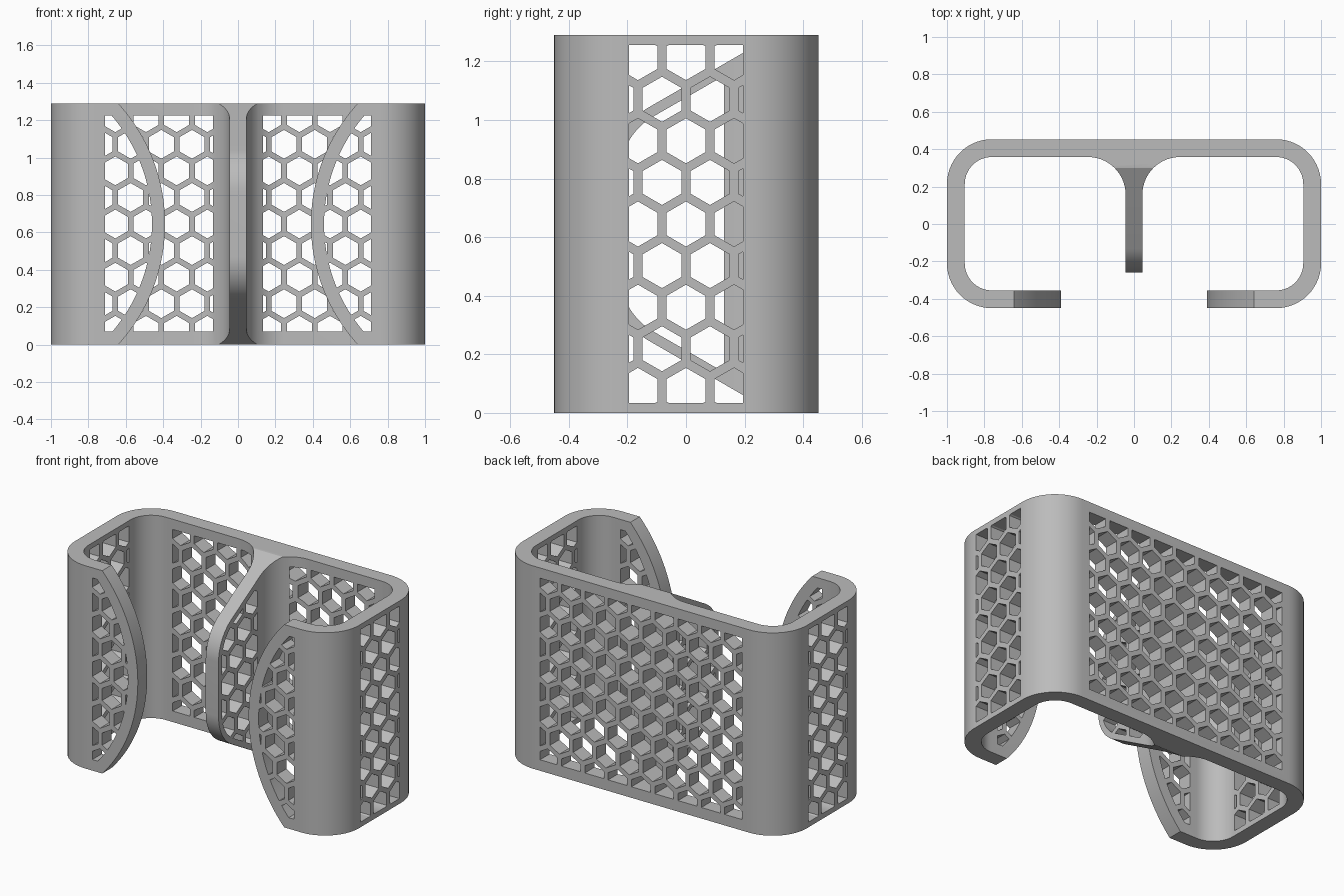
import bpy, bmesh, math
from mathutils import Vector

cube = bpy.data.objects.get("Cube")
if cube:
    bpy.data.objects.remove(cube)

H, MID = 1.29, 0.645          # height and mid height
BACK, FRONT, WALL = 0.453, -0.45, 0.095
PITCH, HEX_R = 0.164, 0.077   # honeycomb spacing and cell radius


def rounded(points, steps=14):
    """Closed outline from (u, v[, radius]) corners."""
    out, n = [], len(points)
    for i, p in enumerate(points):
        c = Vector(p[:2])
        if len(p) < 3:
            out.append(c)
            continue
        a = (Vector(points[i - 1][:2]) - c).normalized()
        b = (Vector(points[(i + 1) % n][:2]) - c).normalized()
        half, r = a.angle(b) / 2, p[2]
        centre = c + (a + b).normalized() * r / math.sin(half)
        s = c + a * r / math.tan(half) - centre
        e = c + b * r / math.tan(half) - centre
        phi = s.angle(e)
        for k in range(steps + 1):
            f = k / steps
            out.append(centre + (s * math.sin((1 - f) * phi) + e * math.sin(f * phi)) / math.sin(phi))
    return out


def area(poly):
    return sum(p.x * q.y - q.x * p.y for p, q in zip(poly, poly[1:] + poly[:1])) / 2


def clip(poly, region):
    """Part of a convex polygon inside a convex counter-clockwise region."""
    for a, b in zip(region, region[1:] + region[:1]):
        d, out = b - a, []
        side = [d.x * (p.y - a.y) - d.y * (p.x - a.x) for p in poly]
        for i, p in enumerate(poly):
            q, s, t = poly[i - 1], side[i], side[i - 1]
            if s * t < 0:
                out.append(q + (p - q) * (t / (t - s)))
            if s >= 0:
                out.append(p)
        poly = out
        if len(poly) < 3:
            return []
    return [p for i, p in enumerate(poly) if (p - poly[i - 1]).length > 1e-4]


def honeycomb(region):
    """Cells of one shared lattice, trimmed to a region."""
    region = [Vector(p) for p in region]
    if area(region) < 0:
        region.reverse()
    cells = []
    for row in range(-5, 6):
        for col in range(-6, 7):
            c = Vector(((col + row % 2 / 2) * PITCH, MID + row * PITCH * math.sqrt(3) / 2))
            cell = [c + HEX_R * Vector((math.sin(k * math.pi / 3), -math.cos(k * math.pi / 3)))
                    for k in range(6)]
            if area(cell) < 0:
                cell.reverse()
            cell = clip(cell, region)
            if len(cell) > 2 and area(cell) > 1e-4:
                cells.append(cell)
    return cells


def add_prism(bm, poly, axis, lo, hi):
    place = {"x": lambda u, v, w: (w, u, v),
             "y": lambda u, v, w: (u, w, v),
             "z": lambda u, v, w: (u, v, w)}[axis]
    low = [bm.verts.new(place(p[0], p[1], lo)) for p in poly]
    high = [bm.verts.new(place(p[0], p[1], hi)) for p in poly]
    bm.faces.new(low)
    bm.faces.new(high)
    for i in range(len(poly)):
        bm.faces.new((low[i - 1], low[i], high[i], high[i - 1]))


def make_object(name, prisms):
    bm = bmesh.new()
    for prism in prisms:
        add_prism(bm, *prism)
    bmesh.ops.recalc_face_normals(bm, faces=bm.faces)
    mesh = bpy.data.meshes.new(name)
    bm.to_mesh(mesh)
    bm.free()
    ob = bpy.data.objects.new(name, mesh)
    bpy.context.collection.objects.link(ob)
    return ob


def cut(target, prisms):
    cutter = make_object("cutter", prisms)
    cutter.hide_render = True
    mod = target.modifiers.new("cut", "BOOLEAN")
    mod.operation, mod.solver, mod.object = "DIFFERENCE", "EXACT", cutter
    bpy.context.view_layer.objects.active = target
    bpy.ops.object.modifier_apply(modifier=mod.name)
    bpy.data.objects.remove(cutter)


def box(u0, u1, v0, v1):
    return [(u0, v0), (u1, v0), (u1, v1), (u0, v1)]


def mirror(poly):
    return [(-p[0], *p[1:]) for p in reversed(poly)]


# Bracket: open rounded channel with a filleted central rib, extruded upward
inner_back, inner_front, inner_side = BACK - WALL, FRONT + WALL, 1 - WALL
half = [(0.045, -0.26), (0.045, inner_back, 0.2), (inner_side, inner_back, 0.145),
        (inner_side, inner_front, 0.145), (0.34, inner_front), (0.34, FRONT),
        (1, FRONT, 0.24), (1, BACK, 0.24)]
bracket = make_object("bracket", [(rounded(half + mirror(half)), "z", 0, H)])

# Rib nose: sloping top and bottom with a rounded front
SLOPE = math.tan(math.radians(30))


def rib_outline(inset, root):
    nose = -0.26 + inset
    shift = inset / math.cos(math.radians(30))
    top = [(y, H - shift - (0.3 - y) * SLOPE) for y in (root, nose)]
    corners = [top[0], (*top[1], 0.26 - inset), (nose, H - top[1][1], 0.26 - inset),
               (root, H - top[0][1])]
    return rounded(corners)


waste = rib_outline(0, 0.335) + [(-0.33, -0.02), (-0.33, H + 0.02)]
cut(bracket, [(waste, "x", -0.3, 0.3)])

# Front flanges: bowed inner edges
BOW_R, BOW_X = 0.957, 1.347


def bow(radius, z0, z1, steps=40):
    zs = [z0 + (z1 - z0) * k / steps for k in range(steps + 1)]
    return [(BOW_X - math.sqrt(radius ** 2 - (z - MID) ** 2), z) for z in zs]


edge = bow(BOW_R, -0.02, H + 0.02)
cut(bracket, [(edge + mirror(edge), "y", FRONT - 0.05, inner_front + 0.02)])

# Honeycomb openings in the back, sides, flanges and rib
flange = bow(BOW_R - 0.07, 0.07, 1.225) + [(0.71, 1.225), (0.71, 0.07)]
side_cells = honeycomb(box(-0.195, 0.195, 0.033, H - 0.033))
rib_cells = honeycomb(rib_outline(0.035, 0.13))
holes = [(c, "y", 0.324, 0.5) for c in honeycomb(box(-0.71, 0.71, 0.07, 1.225))]
for region in (flange, mirror(flange)):
    holes += [(c, "y", -0.5, inner_front + 0.02) for c in honeycomb(region)]
for lo, hi in ((-1.05, -0.88), (0.88, 1.05)):
    holes += [(c, "x", lo, hi) for c in side_cells]
holes += [(c, "x", -0.1, 0.1) for c in rib_cells]
cut(bracket, holes)

# Material and shading
grey = bpy.data.materials.new("light_grey")
grey.use_nodes = True
colour = (0.5, 0.5, 0.5, 1)
grey.diffuse_color = colour
grey.node_tree.nodes["Principled BSDF"].inputs["Base Color"].default_value = colour
bracket.data.materials.clear()
bracket.data.materials.append(grey)
for ob in bpy.context.selected_objects:
    ob.select_set(False)
bracket.select_set(True)
bpy.context.view_layer.objects.active = bracket
bpy.ops.object.shade_smooth_by_angle(angle=math.radians(30))
